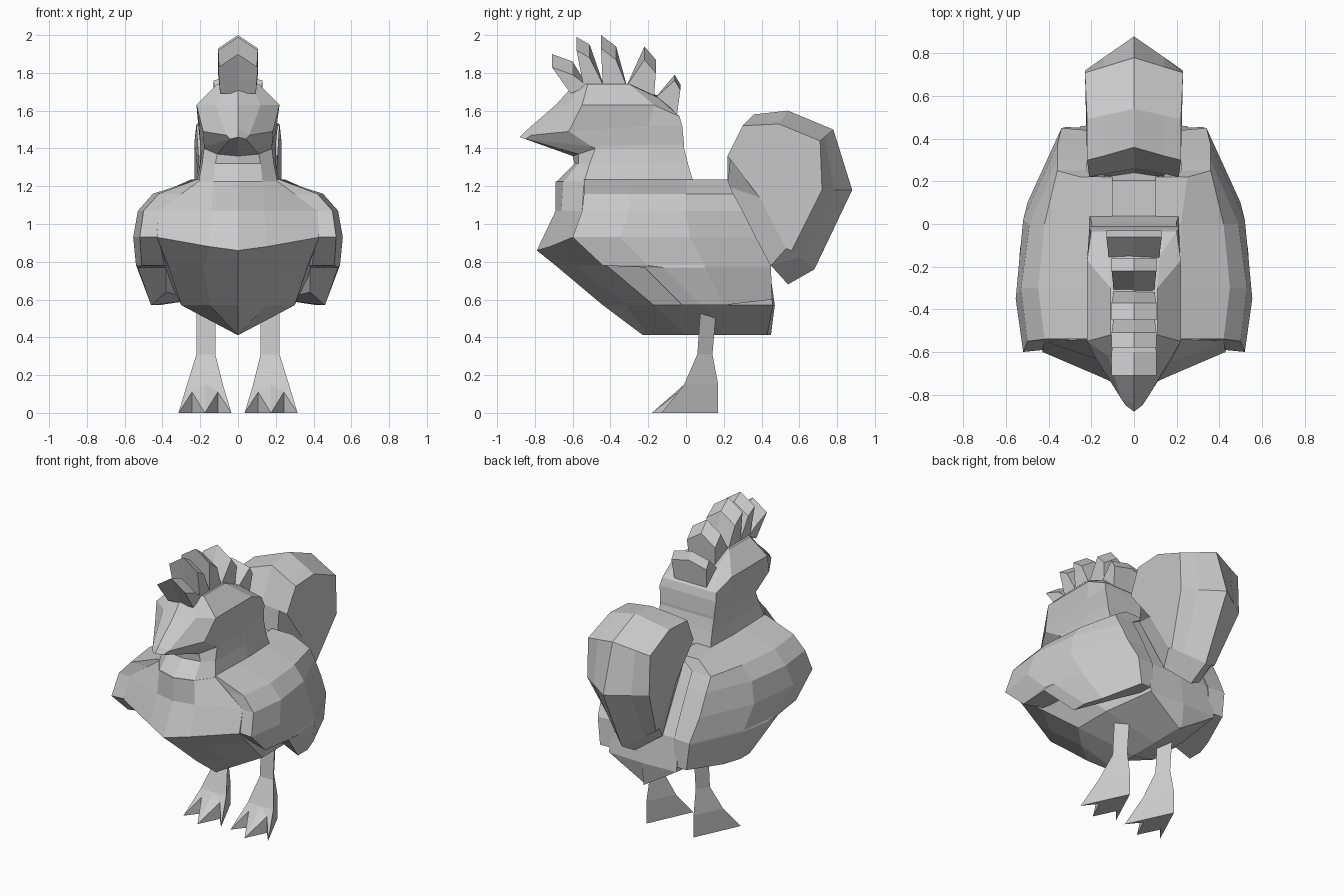
import bpy, bmesh

grey = bpy.data.materials.new("light_grey")
grey.diffuse_color = (0.6, 0.6, 0.6, 1)


def make(name, verts, faces):
    me = bpy.data.meshes.new(name)
    me.from_pydata(verts, [], faces)
    bm = bmesh.new()
    bm.from_mesh(me)
    bmesh.ops.remove_doubles(bm, verts=bm.verts, dist=0.0005)
    bmesh.ops.recalc_face_normals(bm, faces=bm.faces)
    bm.to_mesh(me)
    bm.free()
    me.materials.append(grey)
    ob = bpy.data.objects.new(name, me)
    bpy.context.collection.objects.link(ob)
    return ob


def loft(name, rings):
    """Skin a stack of closed loops and cap both ends."""
    n = len(rings[0])
    verts = [p for r in rings for p in r]
    faces = [(k * n + i, k * n + (i + 1) % n, (k + 1) * n + (i + 1) % n, (k + 1) * n + i)
             for k in range(len(rings) - 1) for i in range(n)]
    last = (len(rings) - 1) * n
    faces += [tuple(range(n)), tuple(range(last, last + n))]
    return make(name, verts, faces)


def level(z, pts):
    """Points (x, y) or (x, y, z) at height z."""
    return [p if len(p) == 3 else (p[0], p[1], z) for p in pts]


def sym(z, pts):
    """Half loop from front centre to back centre, closed by mirroring."""
    half = level(z, pts)
    return half + [(-x, y, h) for x, y, h in half[-2:0:-1]]


def mirrored(pts):
    return [(-x, y, z) for x, y, z in pts]


# Torso with a keeled belly
loft("torso", [
    sym(0.413, [(0, -.23), (.004, -.2), (.004, 0), (.004, .2), (.004, .43), (0, .45)]),
    sym(0.57, [(0, -.44), (.15, -.32), (.30, -.17), (.30, .1), (.25, .46), (0, .47)]),
    sym(0.78, [(0, -.69), (.18, -.58), (.37, -.42), (.40, -.1), (.25, .43), (0, .44)]),
    sym(0.93, [(0, -.79, .86), (.15, -.72, .88), (.43, -.6), (.45, -.2), (.23, .355), (0, .355)]),
    sym(1.07, [(0, -.69), (.14, -.66), (.42, -.55), (.42, -.2), (.23, .285), (0, .285)]),
    sym(1.225, [(0, -.69), (.13, -.65), (.21, -.54), (.21, -.2), (.23, .205), (0, .205)]),
])

# Neck, head and beak
loft("neck_and_head", [
    sym(1.22, [(0, -.69), (.13, -.65), (.21, -.54), (.22, -.2), (.21, .04), (0, .04)]),
    sym(1.32, [(0, -.59), (.12, -.57), (.19, -.51), (.20, -.2), (.20, .01), (0, .01)]),
    sym(1.40, [(0, -.6, 1.36), (.11, -.57, 1.37), (.18, -.48), (.19, -.2), (.2, -.01), (0, -.01)]),
    sym(1.42, [(0, -.88, 1.46), (.04, -.85, 1.45), (.18, -.5, 1.41), (.19, -.2), (.2, -.01), (0, -.01)]),
    sym(1.52, [(0, -.84, 1.5), (.06, -.82, 1.47), (.185, -.62, 1.49), (.205, -.2), (.21, -.02), (0, -.02)]),
    sym(1.63, [(0, -.69), (.12, -.62), (.22, -.55), (.22, -.17), (.2, -.035, 1.57), (0, -.035, 1.57)]),
    sym(1.74, [(0, -.59), (.07, -.56), (.11, -.52), (.11, -.3), (.12, -.15, 1.67), (0, -.15, 1.68)]),
])

# Folded wings
wing = [
    level(0.57, [(.38, -.06, .64), (.46, -.02), (.46, .08), (.42, .2), (.32, .455, .6), (.22, .45, .6)]),
    level(0.77, [(.38, -.22), (.53, -.22), (.535, -.12), (.5, .1), (.34, .45), (.22, .44)]),
    level(0.78, [(.39, -.4), (.51, -.44), (.54, -.2), (.5, .1), (.34, .45), (.22, .44)]),
    level(0.93, [(.42, -.59), (.52, -.6), (.555, -.35), (.52, .02), (.36, .37), (.22, .37)]),
    level(1.07, [(.39, -.55), (.5, -.55), (.53, -.3), (.49, 0), (.36, .3), (.22, .3)]),
    level(1.16, [(.28, -.54), (.42, -.54), (.45, -.3), (.42, 0), (.36, .25), (.22, .25)]),
    level(1.235, [(.1, -.54), (.22, -.54), (.22, -.3), (.22, 0), (.25, .22), (.1, .22)]),
]
loft("wing_right", wing)
loft("wing_left", [mirrored(r) for r in wing])

# Fan tail: flank outline, inset ring, raised centre ridge, then mirrored
flank = [(.21, .22, 1.36), (.22, .3, 1.52), (.22, .49, 1.53), (.23, .71, 1.44),
         (.23, .72, 1.18), (.17, .56, .86), (.17, .53, .87), (.2, .39, 1.14)]
inset = [(.14, .235, 1.36), (.14, .32, 1.542), (.14, .51, 1.555), (.14, .737, 1.463),
         (.14, .783, 1.18), (.11, .6, .825), (.14, .45, .78), (.14, .22, 1.2)]
ridge = [(0, .26, 1.36), (0, .36, 1.58), (0, .54, 1.6), (0, .78, 1.5),
         (0, .88, 1.18), (0, .68, .76), (0, .54, .68), (0, .24, 1.15)]
loft("tail", [flank, inset, ridge, mirrored(inset), mirrored(flank)])

# Comb spikes: (y, z) of base front, base back, tip front, tip back
spikes = [((-.61, 1.69), (-.52, 1.73), (-.71, 1.9), (-.60, 1.86)),
          ((-.54, 1.72), (-.43, 1.72), (-.58, 1.99), (-.51, 1.95)),
          ((-.44, 1.72), (-.31, 1.72), (-.45, 2.0), (-.37, 1.94)),
          ((-.32, 1.72), (-.17, 1.66), (-.22, 1.94), (-.16, 1.87)),
          ((-.17, 1.66), (-.05, 1.56), (-.06, 1.79), (-.03, 1.74))]
for i, (bf, bb, tf, tb) in enumerate(spikes):
    w = 0.105 if i < 4 else 0.13
    drop = 0.07 if i < 4 else 0.03

    def row(x, d):
        return [(x * .9, *bf), (x * .9, *bb), (x, tb[0], tb[1] - d), (x, tf[0], tf[1] - d)]
    loft(f"comb_spike_{i + 1}", [row(-w, drop), row(0, 0), row(w, drop)])

# Legs, triangular in section, with three notched toes and a heel ridge
leg = [
    (.12, .08, .6), (.22, .08, .6), (.17, .165, .6),          # hip
    (.12, .06, .31), (.22, .06, .31), (.17, .14, .31),        # shin
    (.08, -.01, .15), (.175, -.01, .15), (.27, -.01, .15),    # ankle front
    (.175, .17, .15),                                         # ankle back
    (.035, -.13, 0), (.107, -.04, .11), (.175, -.18, 0),      # toes
    (.243, -.04, .11), (.315, -.13, 0),
    (.175, .17, 0),                                           # heel
    (.107, -.04, 0), (.243, -.04, 0),                         # notch floors
]
leg_faces = [
    (0, 1, 2), (0, 1, 4, 3), (1, 2, 5, 4), (2, 0, 3, 5),
    (3, 4, 8, 7, 6), (4, 5, 9, 8), (5, 3, 6, 9),
    (6, 10, 11), (6, 11, 7), (7, 11, 12), (7, 12, 13), (7, 13, 8), (8, 13, 14),
    (10, 16, 11), (16, 12, 11), (12, 17, 13), (17, 14, 13),
    (10, 16, 15), (16, 12, 17), (17, 14, 15), (16, 17, 15),
    (8, 14, 15, 9), (9, 15, 10, 6),
]
make("leg_right", leg, leg_faces)
make("leg_left", mirrored(leg), leg_faces)
